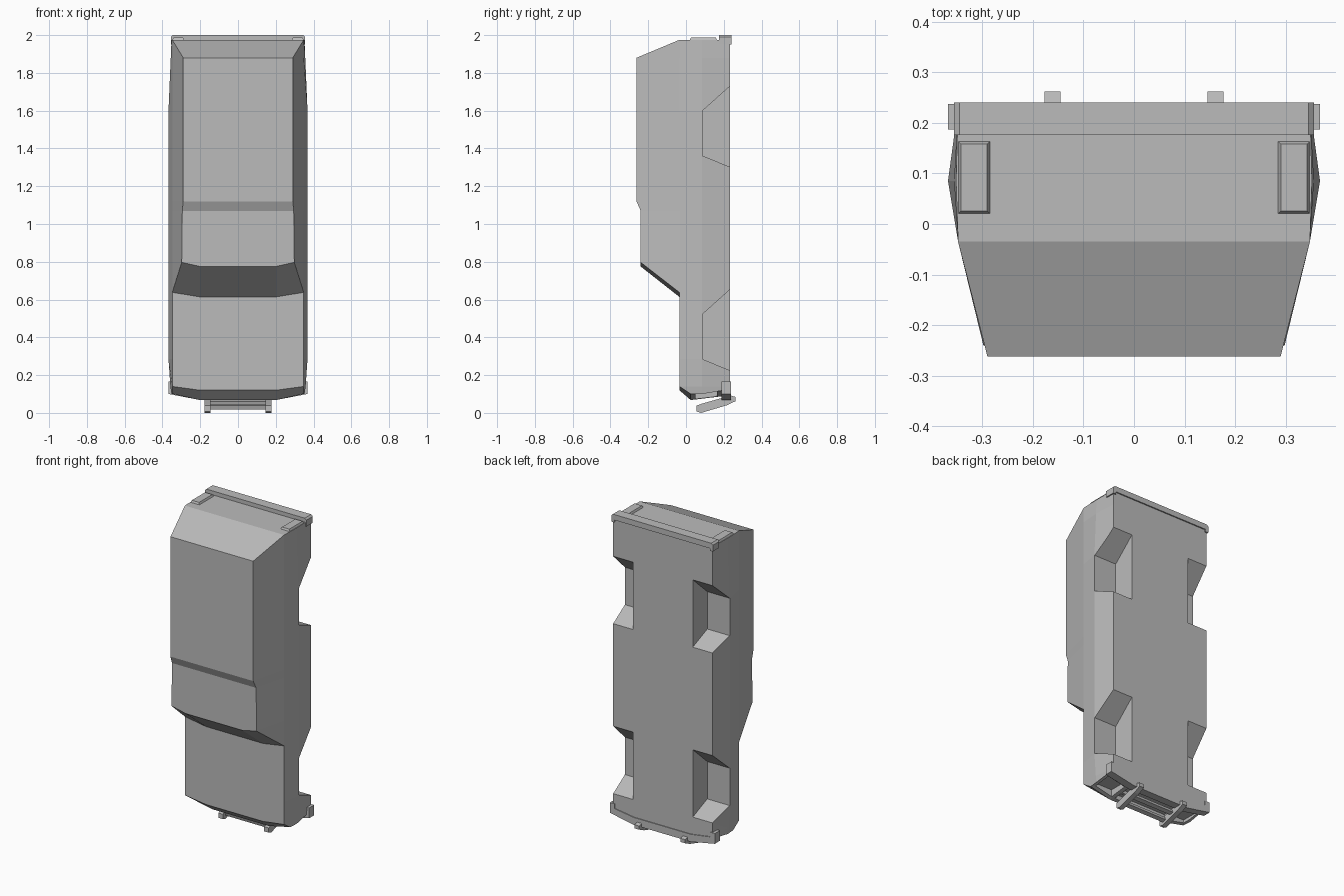
import bpy, bmesh
from mathutils import Vector

if "Cube" in bpy.data.objects:
    bpy.data.objects.remove(bpy.data.objects["Cube"])

grey = bpy.data.materials.new("body_grey")
grey.diffuse_color = (0.5, 0.5, 0.5, 1)
grey.use_nodes = True
grey.node_tree.nodes["Principled BSDF"].inputs["Base Color"].default_value = grey.diffuse_color


def finish(bm, name):
    bmesh.ops.remove_doubles(bm, verts=bm.verts, dist=0.0005)
    bmesh.ops.recalc_face_normals(bm, faces=bm.faces)
    me = bpy.data.meshes.new(name)
    bm.to_mesh(me)
    bm.free()
    me.materials.append(grey)
    ob = bpy.data.objects.new(name, me)
    bpy.context.collection.objects.link(ob)
    return ob


def prism(name, pts, axis, a, b):
    """Extrude a profile along x (pts are y,z) or along y (pts are x,z)."""
    bm = bmesh.new()
    place = (lambda p, t: (t, p[0], p[1])) if axis == "x" else (lambda p, t: (p[0], t, p[1]))
    lo = [bm.verts.new(place(p, a)) for p in pts]
    hi = [bm.verts.new(place(p, b)) for p in pts]
    bm.faces.new(lo)
    bm.faces.new(hi)
    for i in range(len(pts)):
        j = (i + 1) % len(pts)
        bm.faces.new((lo[i], lo[j], hi[j], hi[i]))
    return finish(bm, name)


# Body shell: sections along z = (z, roof y, roof half width, bulge half width, nose bow)
BELT, BULGE, FLOOR = -0.035, 0.085, 0.232
sections = [
    (1.975, BELT, 0.348, 0.352, 0),
    (1.88, -0.262, 0.29, 0.356, 0),
    (1.60, -0.262, 0.29, 0.368, 0),
    (1.12, -0.262, 0.29, 0.368, 0),
    (1.07, -0.24, 0.295, 0.368, 0),
    (0.797, -0.24, 0.298, 0.368, 0.022),
    (0.638, BELT, 0.348, 0.368, 0.024),
    (0.285, BELT, 0.348, 0.368, 0),
    (0.14, BELT, 0.348, 0.358, 0.02),
    (0.10, 0.025, 0.345, 0.352, 0.032),
]
bm = bmesh.new()
rings = []
for z, yr, xr, xb, bow in sections:
    belt_y = max(BELT, yr)
    half = [(0.2, yr, z - bow), (xr, yr, z), (0.348, belt_y, z),
            (xb, BULGE, z), (0.348, FLOOR, z), (0.2, FLOOR, z - (bow if z < 0.2 else 0))]
    right = [Vector(p) for p in half]
    if z < 0.12:                      # grille leans back toward the bumper
        for p in right[4:]:
            p.z += 0.025
    left = [Vector((-p.x, p.y, p.z)) for p in reversed(right)]
    rings.append([bm.verts.new(p) for p in right + left])
for a, b in zip(rings, rings[1:]):
    for i in range(12):
        j = (i + 1) % 12
        bm.faces.new((a[i], a[j], b[j], b[i]))
bm.faces.new(rings[0])
n = rings[-1]
bm.faces.new(n[:6])
bm.faces.new(n[6:])
bm.faces.new((n[0], n[5], n[6], n[11]))
body = finish(bm, "body")

# Wheel arches, cut into both sides
for z0 in (0.225, 1.302):
    for s in (-1, 1):
        prof = [(0.30, z0 - 0.028), (0.087, z0 + 0.06), (0.087, z0 + 0.297), (0.30, z0 + 0.488)]
        cutter = prism("arch_cutter", prof, "x", s * 0.21, s * 0.5)
        mod = body.modifiers.new("arch", "BOOLEAN")
        mod.operation = "DIFFERENCE"
        mod.solver = "EXACT"
        mod.object = cutter
        bpy.context.view_layer.objects.active = body
        bpy.ops.object.modifier_apply(modifier=mod.name)
        bpy.data.objects.remove(cutter)

# Grille and headlamp recesses
for x0, x1, za, zb in ((-0.185, 0.185, 0.04, 0.10), (0.21, 0.33, 0.05, 0.118), (-0.33, -0.21, 0.05, 0.118)):
    prof = [(x0, za), (x1, za), (x1, zb), (x0, zb)]
    cutter = prism("grille_cutter", prof, "y", 0.05, 0.165)
    mod = body.modifiers.new("grille", "BOOLEAN")
    mod.operation = "DIFFERENCE"
    mod.solver = "EXACT"
    mod.object = cutter
    bpy.context.view_layer.objects.active = body
    bpy.ops.object.modifier_apply(modifier=mod.name)
    bpy.data.objects.remove(cutter)

# Grille slat
prism("grille_slat", [(0.098, 0.08), (0.115, 0.08), (0.115, 0.12), (0.098, 0.12)], "x", -0.19, 0.19)

# Bumpers
half = [(0.2, 0.068), (0.368, 0.10), (0.368, 0.165), (0.335, 0.165), (0.335, 0.135), (0.2, 0.115)]
prism("front_bumper", half + [(-x, z) for x, z in reversed(half)], "y", 0.187, 0.237)
half = [(0.345, 2.0), (0.356, 1.99), (0.356, 1.95), (0.335, 1.95), (0.335, 1.965)]
prism("rear_bumper", half + [(-x, z) for x, z in reversed(half)], "y", 0.176, 0.24)

# Tail lamps with sloped rims
for s in (-1, 1):
    bm = bmesh.new()
    lo, hi = [], []
    for x, y, dx, dy in ((0.283, 0.018, 1, 1), (0.35, 0.018, -1, 1), (0.35, 0.166, -1, -1), (0.283, 0.166, 1, -1)):
        lo.append(bm.verts.new((s * x, y, 1.97)))
        hi.append(bm.verts.new((s * (x + dx * 0.008), y + dy * 0.008, 1.987)))
    bm.faces.new(lo)
    bm.faces.new(hi)
    for i in range(4):
        j = (i + 1) % 4
        bm.faces.new((lo[i], lo[j], hi[j], hi[i]))
    finish(bm, "tail_lamp")

# Front guard: two slanted uprights joined by cross bars
upright = [(0.055, 0.008), (0.055, 0.038), (0.082, 0.048), (0.235, 0.092),
           (0.262, 0.085), (0.262, 0.062), (0.215, 0.04), (0.08, 0.0)]
for s in (-1, 1):
    prism("guard_upright", upright, "x", s * 0.145, s * 0.177)
for y, z in ((0.085, 0.019), (0.15, 0.04)):
    prism("guard_bar", [(y, z), (y + 0.025, z + 0.007), (y + 0.018, z + 0.027), (y - 0.007, z + 0.02)],
          "x", -0.15, 0.15)
